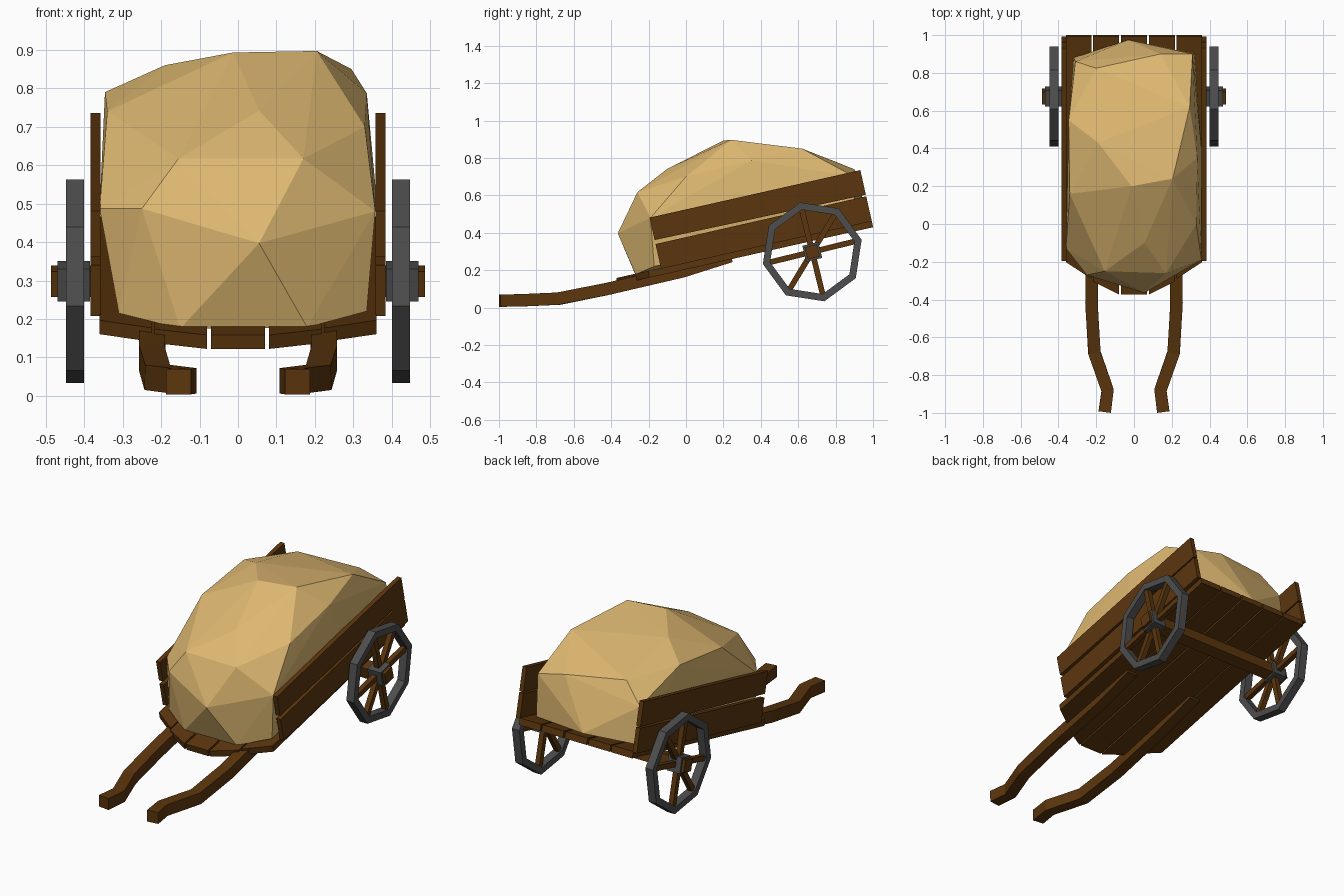
import bpy, bmesh, math
from mathutils import Vector

if "Cube" in bpy.data.objects:
    bpy.data.objects.remove(bpy.data.objects["Cube"])

def material(name, col):
    m = bpy.data.materials.new(name)
    m.diffuse_color = (*col, 1)
    m.use_nodes = True
    m.node_tree.nodes["Principled BSDF"].inputs["Base Color"].default_value = m.diffuse_color
    return m

WOOD = material("dark_wood", (0.105, 0.036, 0.004))
IRON = material("dark_iron", (0.075, 0.075, 0.075))
CLOTH = material("sack_cloth", (0.73, 0.48, 0.165))

TILT = math.radians(12.7)
CA, SA = math.cos(TILT), math.sin(TILT)

def finish(name, bm, mat):
    bmesh.ops.recalc_face_normals(bm, faces=bm.faces[:])
    me = bpy.data.meshes.new(name)
    bm.to_mesh(me)
    bm.free()
    me.materials.append(mat)
    ob = bpy.data.objects.new(name, me)
    bpy.context.collection.objects.link(ob)
    return ob

def hull(name, pts, mat):
    """Convex solid around a few points."""
    bm = bmesh.new()
    for p in pts:
        bm.verts.new(p)
    bmesh.ops.convex_hull(bm, input=bm.verts[:])
    loose = [v for v in bm.verts if not v.link_faces]
    if loose:
        bmesh.ops.delete(bm, geom=loose, context='VERTS')
    return finish(name, bm, mat)

def bed(x, s, t):
    """Tilted cart-bed coordinates (s along the bed, t above it) to world."""
    return Vector((x, -0.365 + s * CA - t * SA, 0.122 + s * SA + t * CA))

def loft(name, rings, mat, closed=False):
    """Skin successive 4-point rings."""
    bm = bmesh.new()
    R = [[bm.verts.new(p) for p in ring] for ring in rings]
    n = len(R)
    for i in range(n if closed else n - 1):
        a, b = R[i], R[(i + 1) % n]
        for k in range(4):
            bm.faces.new((a[k], a[(k + 1) % 4], b[(k + 1) % 4], b[k]))
    if not closed:
        bm.faces.new(R[0])
        bm.faces.new(R[-1])
    return finish(name, bm, mat)

# Floor planks with stepped, angled front ends: x0, x1, start at x0, start at x1
planks = [(-0.07, 0.07, 0.0, 0.0)]
for sgn in (-1, 1):
    planks += [(sgn * 0.08, sgn * 0.217, 0.0, 0.07), (sgn * 0.225, sgn * 0.36, 0.085, 0.175)]
for i, (x0, x1, s0, s1) in enumerate(planks):
    hull(f"floor_plank_{i}", [bed(x, s, t) for t in (0, 0.037)
         for x, s in ((x0, s0), (x1, s1), (x0, 1.4), (x1, 1.4))], WOOD)

# Side boards, a narrow tapering gap between lower and upper
for sgn, side in ((-1, "left"), (1, "right")):
    for name, lo, hi_f, lo_b, hi_b in (("lower", 0.033, 0.168, 0.033, 0.170),
                                       ("upper", 0.190, 0.313, 0.178, 0.313)):
        hull(f"{side}_{name}_board", [bed(sgn * x, s, t) for x in (0.358, 0.384)
             for s, t in ((0.245, lo), (0.245, hi_f), (1.4, lo_b), (1.4, hi_b))], WOOD)

# Curved handles running under the bed
path = [(0.155, -0.995, 0.037), (0.14, -0.88, 0.039), (0.21, -0.68, 0.048), (0.225, -0.42, 0.100),
        (0.22, -0.02, 0.193), (0.22, 0.24, 0.275)]
for sgn, side in ((-1, "left"), (1, "right")):
    rings = []
    for i, p in enumerate(path):
        a, b = path[max(i - 1, 0)], path[min(i + 1, len(path) - 1)]
        d = Vector(b) - Vector(a)
        u = Vector((d.y, -d.x, 0)).normalized() * 0.033
        w = u.cross(d).normalized() * 0.033
        rings.append([(sgn * q.x, q.y, q.z) for q in
                      (Vector(p) + u + w, Vector(p) + u - w, Vector(p) - u - w, Vector(p) - u + w)])
    loft(f"{side}_handle", rings, WOOD)

# Axle, hubs, octagonal rims and spokes
WY, WZ, PH = 0.675, 0.298, math.radians(13.8)

def wheel_pt(x, r, ang, off=0.0):
    c, s = math.cos(ang), math.sin(ang)
    return (x, WY + r * c - off * s, WZ + r * s + off * c)

def axle_box(name, x0, x1, h, mat):
    return hull(name, [wheel_pt(x, r, PH, o) for x in (x0, x1) for r in (-h, h) for o in (-h, h)], mat)

axle_box("axle", -0.487, 0.487, 0.034, WOOD)
for sgn, side in ((-1, "left"), (1, "right")):
    axle_box(f"{side}_hub", sgn * 0.385, sgn * 0.47, 0.044, IRON)
    loft(f"{side}_wheel_rim", [[wheel_pt(sgn * x, r, PH + k * math.pi / 4) for x, r in
         ((0.40, 0.272), (0.447, 0.272), (0.447, 0.232), (0.40, 0.232))] for k in range(8)],
         IRON, closed=True)
    for k in (0, 1, 2, 4, 5, 6):
        hull(f"{side}_spoke_{k}", [wheel_pt(sgn * x, r, PH + k * math.pi / 4, o)
             for x in (0.409, 0.438) for r in (0.02, 0.245) for o in (-0.015, 0.015)], WOOD)

# Lumpy faceted sack
hull("sack", [
    (-0.346, 0.55, 0.79), (-0.19, 0.43, 0.86), (-0.013, 0.20, 0.893), (0.205, 0.24, 0.897),
    (0.295, 0.62, 0.85), (0.335, 0.35, 0.787), (0.357, 0.40, 0.55), (0.357, -0.19, 0.48),
    (0.335, -0.17, 0.22), (0.18, -0.27, 0.178), (-0.15, -0.27, 0.175), (-0.31, -0.18, 0.215),
    (-0.36, -0.13, 0.487), (-0.25, -0.27, 0.487), (-0.155, -0.25, 0.617), (0.17, -0.26, 0.617),
    (0.055, -0.365, 0.397), (0.055, -0.10, 0.742), (-0.225, 0.04, 0.70), (0.33, 0.0, 0.70),
    (-0.34, 0.16, 0.74), (-0.20, 0.825, 0.77), (-0.31, 0.86, 0.66), (0.14, 0.90, 0.74),
    (0.31, 0.90, 0.70), (-0.03, 0.975, 0.475), (-0.32, 0.88, 0.45), (0.32, 0.90, 0.45),
], CLOTH)
